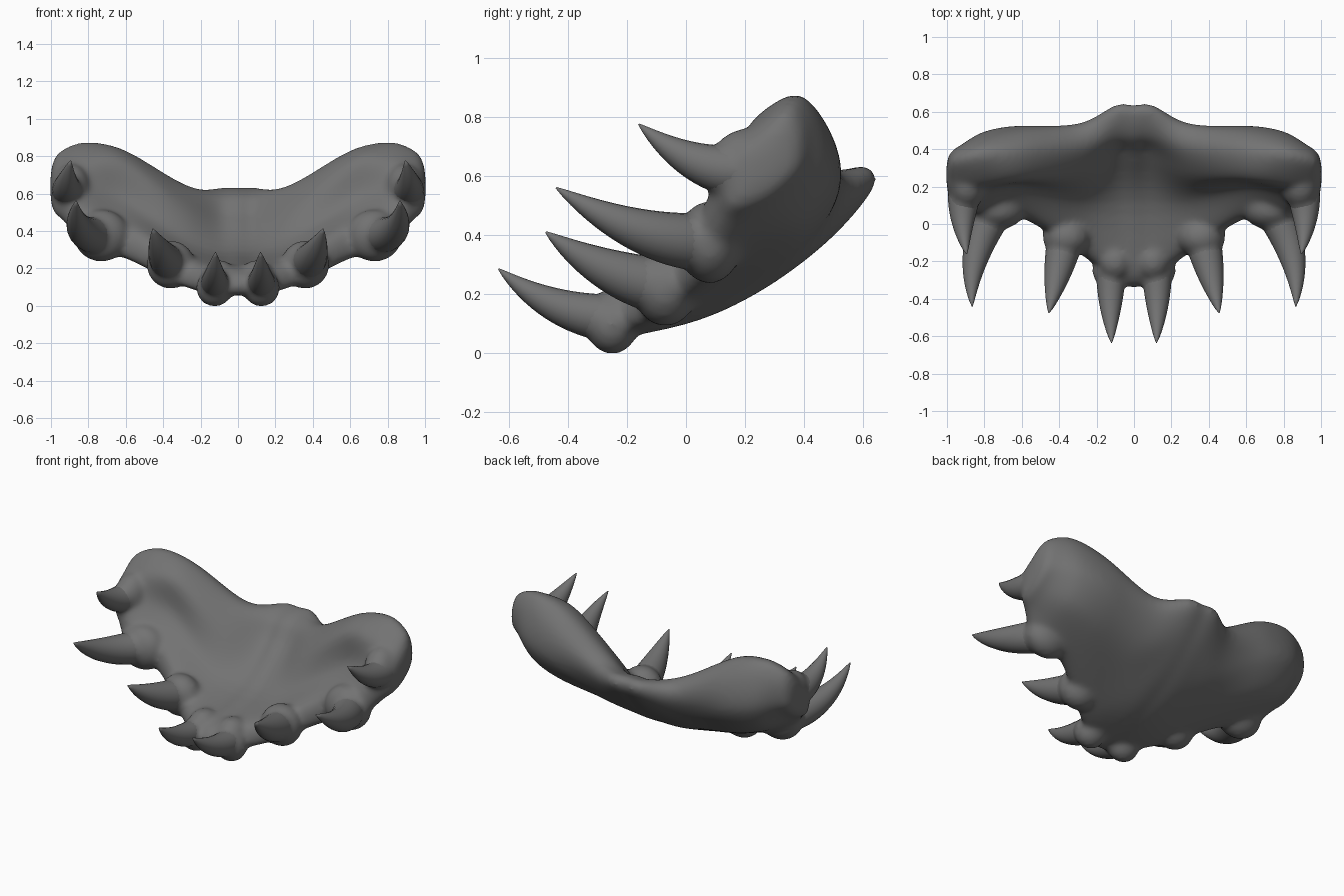
import bpy, bmesh
from mathutils import Vector, Matrix

if "Cube" in bpy.data.objects:
    bpy.data.objects.remove(bpy.data.objects["Cube"])

grey = bpy.data.materials.new("dark_grey")
grey.diffuse_color = (0.17, 0.17, 0.17, 1)
grey.use_nodes = True
grey.node_tree.nodes["Principled BSDF"].inputs["Base Color"].default_value = grey.diffuse_color


def catmull(a, b, c, d, t):
    return 0.5 * (2 * b + (c - a) * t + (2 * a - 5 * b + 4 * c - d) * t * t
                  + (3 * b - a - 3 * c + d) * t ** 3)


def smooth_path(pts, n, closed):
    out, k = [], len(pts)
    get = (lambda i: pts[i % k]) if closed else (lambda i: pts[max(0, min(k - 1, i))])
    for i in range(k if closed else k - 1):
        for j in range(n):
            out.append(catmull(get(i - 1), get(i), get(i + 1), get(i + 2), j / n))
    return out if closed else out + [pts[-1].copy()]


def loft(bm, rings):
    rows = [[bm.verts.new(p) for p in r] for r in rings]
    n = len(rows[0])
    for a, b in zip(rows, rows[1:]):
        for i in range(n):
            bm.faces.new((a[i], a[(i + 1) % n], b[(i + 1) % n], b[i]))
    bm.faces.new(rows[0][::-1])
    bm.faces.new(rows[-1])


def finish(bm, name):
    bmesh.ops.recalc_face_normals(bm, faces=bm.faces)
    for f in bm.faces:
        f.smooth = True
    me = bpy.data.meshes.new(name)
    bm.to_mesh(me)
    bm.free()
    me.materials.append(grey)
    ob = bpy.data.objects.new(name, me)
    bpy.context.collection.objects.link(ob)
    return ob


def tooth_rings(base, mid, tip, r, end=1.0, steps=18):
    base, mid, tip = Vector(base), Vector(mid), Vector(tip)
    ctrl = 2 * mid - (base + tip) / 2
    rings = []
    for s in range(steps + 1):
        t = end * s / steps
        p = base * (1 - t) ** 2 + ctrl * 2 * t * (1 - t) + tip * t * t
        d = (ctrl - base) * (1 - t) + (tip - ctrl) * t
        side = d.cross(Vector((0, 0, 1))).normalized()
        up = side.cross(d).normalized()
        rad = r * (max(0.0, 1 - t ** 1.7) ** 0.9 + 0.03)
        ring = []
        for k in range(20):
            v = Matrix.Rotation(k * 6.283185 / 20, 3, 'X') @ Vector((0, 1, 0))
            ring.append(p + side * v.y * rad + up * v.z * rad)
        rings.append(ring)
    return rings


# Jaw cross-sections (y, z): underside, back rim, then inner face to the front
sections = [
    (0.0, [(-.31, .06), (0, .10), (.25, .21), (.48, .38), (.63, .56), (.60, .63),
           (.47, .59), (.36, .47), (.12, .29), (-.28, .19)]),
    (0.29, [(-.15, .11), (0, .13), (.25, .24), (.42, .35), (.53, .51), (.52, .61),
            (.41, .65), (.27, .55), (.12, .35), (-.12, .24)]),
    (0.6, [(.05, .26), (.2, .28), (.38, .36), (.50, .50), (.525, .63), (.48, .76),
           (.38, .83), (.24, .76), (.20, .56), (.05, .41)]),
    (0.8, [(.05, .31), (.2, .36), (.38, .43), (.48, .56), (.49, .68), (.44, .82),
           (.36, .875), (.22, .78), (.16, .63), (.05, .47)]),
    (0.93, [(.12, .46), (.20, .46), (.31, .51), (.40, .60), (.42, .69), (.40, .79),
            (.34, .84), (.22, .755), (.13, .68), (.10, .56)]),
]
stations = [[Vector((x, y, z)) for y, z in pts] for x, pts in sections]
# flat-topped middle lobe at the back
stations.insert(1, [Vector((.1, p.y, p.z)) for p in stations[0]])
stations[1][0].y, stations[1][9].y = -.27, -.25
last = stations[-1]
cen = sum(last, Vector()) / len(last)
for x, s in ((0.985, 0.72), (1.003, 0.3)):
    stations.append([Vector((x, *(cen.lerp(p, s)).yz)) for p in last])
mirrored = [[Vector((-p.x, p.y, p.z)) for p in st] for st in stations[:0:-1]]
stations = mirrored + stations
columns = [smooth_path([st[i] for st in stations], 6, False) for i in range(10)]
rings = [smooth_path([c[j] for c in columns], 5, True) for j in range(len(columns[0]))]

# Teeth: base, middle, tip, base radius
teeth = [
    ((.12, -.20, .115), (.125, -.43, .158), (.12, -.635, .285), .08),
    ((.36, -.05, .22), (.41, -.27, .285), (.455, -.475, .41), .094),
    ((.74, .08, .375), (.845, -.17, .42), (.865, -.44, .56), .096),
    ((.89, .26, .62), (.915, .05, .642), (.895, -.16, .775), .093),
]
# Gum swellings: centre, radii
gums = [
    ((.125, -.25, .095), (.10, .09, .10)),
    ((.10, -.20, .16), (.09, .10, .085)),
    ((.36, -.07, .22), (.13, .11, .13)),
    ((.73, .08, .375), (.15, .11, .14)),
    ((.89, .20, .63), (.10, .12, .13)),
]

# Jaw body with gums, blended into one skin
bm = bmesh.new()
loft(bm, rings)
for sx in (1, -1):
    for c, r in gums:
        m = Matrix.Translation((c[0] * sx, c[1], c[2])) @ Matrix.Diagonal((*r, 1))
        bmesh.ops.create_uvsphere(bm, u_segments=24, v_segments=16, radius=1, matrix=m)
    for b, m, t, r in teeth:
        f = [(p[0] * sx, p[1], p[2]) for p in (b, m, t)]
        loft(bm, tooth_rings(*f, r, 0.5, 8))
jaw = finish(bm, "jaw")
rm = jaw.modifiers.new("blend", 'REMESH')
rm.mode, rm.voxel_size, rm.use_smooth_shade = 'VOXEL', 0.014, True
sm = jaw.modifiers.new("soften", 'SMOOTH')
sm.factor, sm.iterations = 0.5, 16

# Curved pointed teeth on both sides
for i, (b, m, t, r) in enumerate(teeth):
    for sx, side in ((1, "right"), (-1, "left")):
        bm = bmesh.new()
        f = [(p[0] * sx, p[1], p[2]) for p in (b, m, t)]
        loft(bm, tooth_rings(*f, r))
        finish(bm, f"tooth_{side}_{i + 1}")
